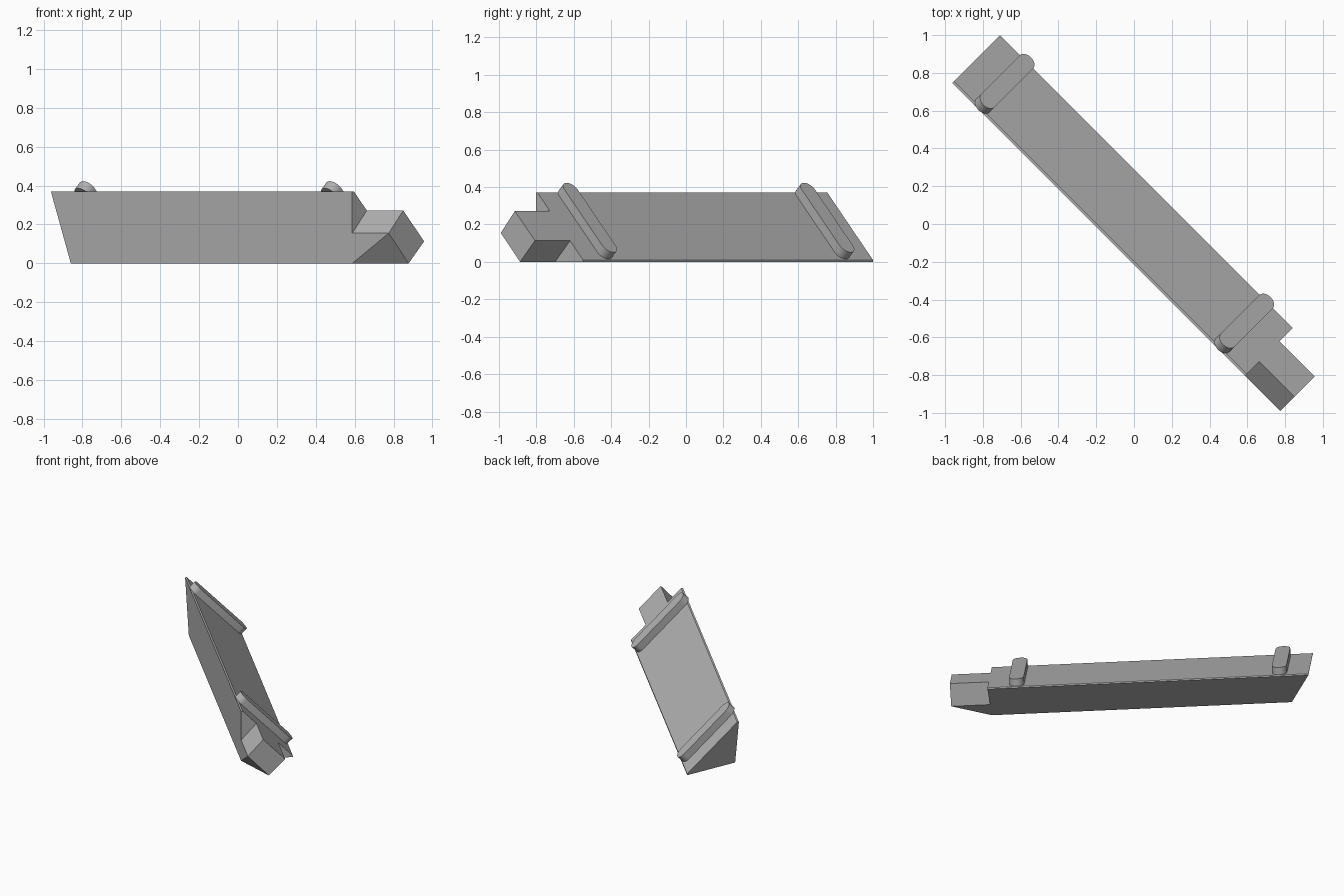
import bpy, bmesh, math
from mathutils import Vector, Matrix

if "Cube" in bpy.data.objects:
    bpy.data.objects.remove(bpy.data.objects["Cube"])

R = math.sqrt(0.5)
# Local frame: u runs along the beam, v across it, z up
FRAME = Matrix(((R, R, 0, 0), (-R, R, 0, 0), (0, 0, 1, 0), (0, 0, 0, 1)))

grey = bpy.data.materials.new("plain_grey")
grey.diffuse_color = (0.45, 0.45, 0.45, 1)
grey.use_nodes = True
grey.node_tree.nodes["Principled BSDF"].inputs["Base Color"].default_value = grey.diffuse_color


def finish(name, bm):
    bmesh.ops.recalc_face_normals(bm, faces=bm.faces)
    mesh = bpy.data.meshes.new(name)
    bm.to_mesh(mesh)
    bm.free()
    mesh.materials.append(grey)
    obj = bpy.data.objects.new(name, mesh)
    bpy.context.collection.objects.link(obj)
    return obj


def slope(v):
    """Height of the sloping face at v."""
    return 0.37 - (v + 0.14) * 0.36 / 0.345


# Wedge beam with a cut tongue: section points (v, z)
section = {
    "foot": (-0.152, 0), "ledge": (-0.152, 0.155),
    "crest": (-0.046, slope(-0.046)), "rim": (0.106, slope(0.106)),
    "keel": (-0.007, 0), "top": (-0.152, 0.37), "lip": (-0.14, 0.37),
    "toe": (0.205, 0.01), "base": (0.205, 0),
}
stations = {
    "L": (-1.209, ("foot", "top", "lip", "toe", "base")),
    "S": (0.983, tuple(section)),
    "T": (1.248, ("ledge", "crest", "rim", "keel")),
}
bm = bmesh.new()
pts = {}
for s, (u, names) in stations.items():
    for n in names:
        uu = -1.064 if (s, n) == ("L", "foot") else u   # raked far end
        pts[s + n] = bm.verts.new(FRAME @ Vector((uu, *section[n])))

for face in (
    "Lfoot Lbase Sbase Skeel Sfoot",            # underside
    "Ltop Lfoot Sfoot Sledge Stop",             # upright side
    "Ltop Stop Slip Llip",                      # narrow top
    "Llip Slip Screst Srim Stoe Ltoe",          # slope
    "Ltoe Stoe Sbase Lbase",                    # narrow toe
    "Ltop Llip Ltoe Lbase Lfoot",               # raked end
    "Sledge Screst Slip Stop",                  # upper shoulder
    "Srim Skeel Sbase Stoe",                    # lower shoulder
    "Sledge Tledge Tcrest Screst",              # tongue faces
    "Screst Tcrest Trim Srim",
    "Srim Trim Tkeel Skeel",
    "Tledge Tcrest Trim Tkeel",
    "Sfoot Skeel Tkeel", "Sfoot Tkeel Tledge", "Sfoot Tledge Sledge",
):
    bm.faces.new([pts[k] for k in face.split()])
finish("wedge_beam", bm)


# Round-ended cleats lying across the slope
def cleat(name, u, length=0.515, radius=0.05, height=0.052, steps=12):
    down = Vector((0, 0.345, -0.36)).normalized()
    out = Vector((0, 0.36, 0.345)).normalized()
    centre = Vector((u, 0.022, slope(0.022)))
    half = length / 2 - radius
    bm = bmesh.new()
    ring = []
    for sign in (1, -1):
        for i in range(steps + 1):
            a = math.pi * i / steps
            p = (centre + Vector((1, 0, 0)) * sign * radius * math.cos(a)
                 + down * sign * (half + radius * math.sin(a)))
            ring.append(bm.verts.new(FRAME @ p))
    base = bm.faces.new(ring)
    top = bmesh.ops.extrude_face_region(bm, geom=[base], use_keep_orig=True)["geom"]
    bmesh.ops.translate(bm, vec=FRAME @ (out * height),
                        verts=[g for g in top if isinstance(g, bmesh.types.BMVert)])
    obj = finish(name, bm)
    bpy.ops.object.select_all(action="DESELECT")
    obj.select_set(True)
    bpy.context.view_layer.objects.active = obj
    bpy.ops.object.shade_smooth_by_angle(angle=math.radians(30))


cleat("far_cleat", -1.009)
cleat("near_cleat", 0.785)
